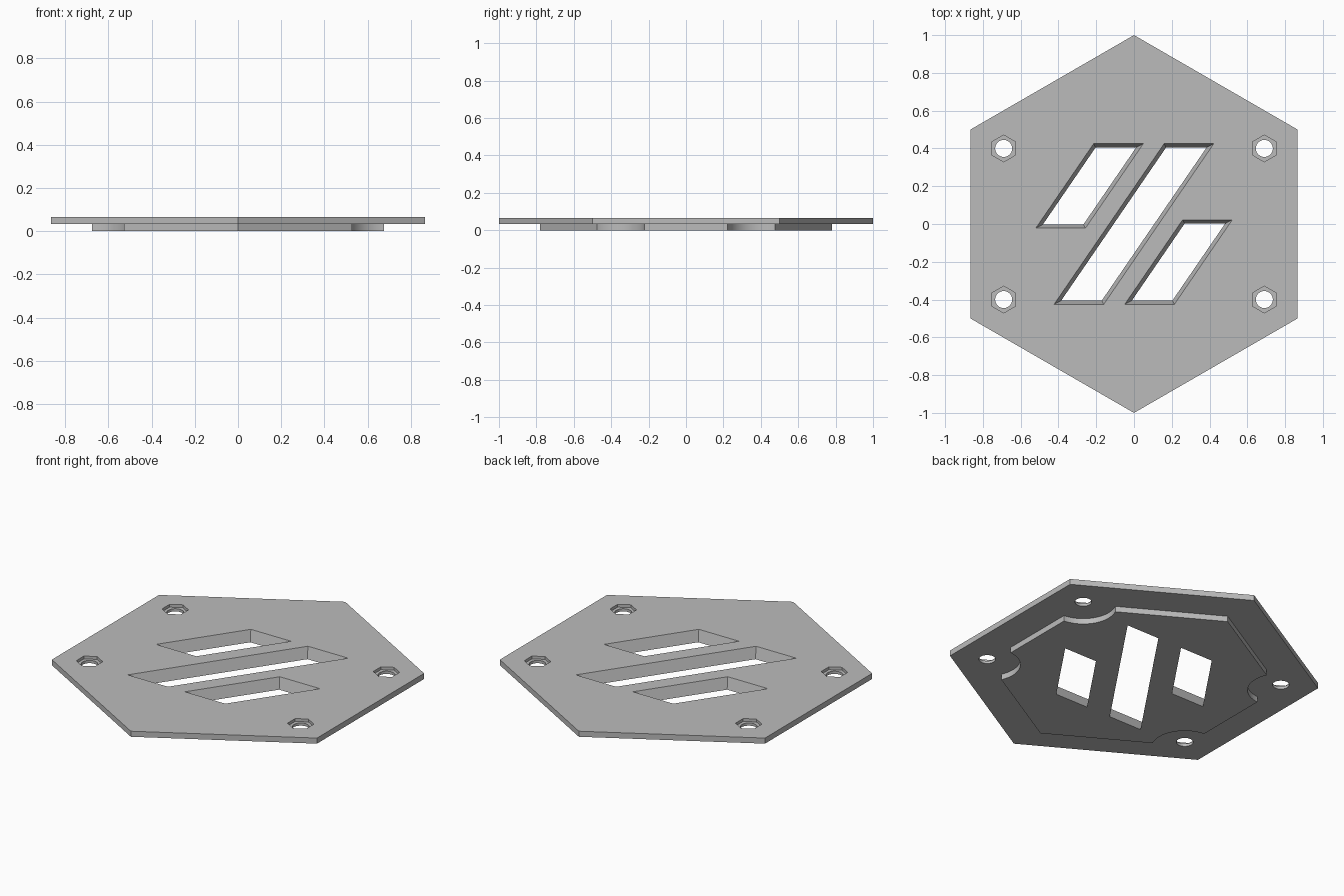
import bpy
import bmesh
from math import radians, sin, cos, pi
from mathutils import Vector

old = bpy.data.objects.get("Cube")
if old:
    bpy.data.objects.remove(old, do_unlink=True)

# Heights
MID, TOP = 0.033, 0.066
EPS = 0.02

grey = bpy.data.materials.new("light grey")
grey.use_nodes = True
grey.diffuse_color = (0.5, 0.5, 0.5, 1)
grey.node_tree.nodes["Principled BSDF"].inputs["Base Color"].default_value = (0.5, 0.5, 0.5, 1)


def loft(name, low, high, z0, z1):
    """Closed solid between two matching outlines."""
    bm = bmesh.new()
    a = [bm.verts.new((x, y, z0)) for x, y in low]
    b = [bm.verts.new((x, y, z1)) for x, y in high]
    n = len(a)
    bm.faces.new(a[::-1])
    bm.faces.new(b)
    for i in range(n):
        j = (i + 1) % n
        bm.faces.new((a[i], a[j], b[j], b[i]))
    bmesh.ops.recalc_face_normals(bm, faces=bm.faces)
    mesh = bpy.data.meshes.new(name)
    bm.to_mesh(mesh)
    bm.free()
    mesh.materials.append(grey)
    ob = bpy.data.objects.new(name, mesh)
    bpy.context.collection.objects.link(ob)
    return ob


def ring(radius, sides, x=0, y=0):
    """Regular polygon with a corner on the y axis."""
    return [(x + radius * cos(pi / 2 + 2 * pi * i / sides),
             y + radius * sin(pi / 2 + 2 * pi * i / sides)) for i in range(sides)]


def prism(name, outline, z0, z1):
    return loft(name, outline, outline, z0, z1)


def combine(target, tool, operation):
    """Apply a boolean and discard the tool."""
    tool.hide_render = True
    mod = target.modifiers.new("boolean", "BOOLEAN")
    mod.operation = operation
    mod.solver = "EXACT"
    mod.object = tool
    bpy.context.view_layer.objects.active = target
    bpy.ops.object.modifier_apply(modifier=mod.name)
    bpy.data.objects.remove(tool, do_unlink=True)


corners = [(sx * 0.69, sy * 0.40) for sx in (-1, 1) for sy in (-1, 1)]

# Lower boss with round clearances at the screws
panel = prism("hexagonal_panel", ring(1, 6), MID, TOP)
boss = prism("lower_boss", ring(0.78, 6), 0, MID + 0.01)
for x, y in corners:
    combine(boss, prism("clearance_cutter", ring(0.178, 64, x, y), -EPS, TOP), "DIFFERENCE")
combine(panel, boss, "UNION")

# Screw holes with hexagonal nut pockets
for x, y in corners:
    combine(panel, prism("hole_cutter", ring(0.045, 40, x, y), -EPS, TOP + EPS), "DIFFERENCE")
    combine(panel, prism("pocket_cutter", ring(0.071, 6, x, y), TOP - 0.017, TOP + EPS), "DIFFERENCE")

# Slanted slots, narrowing towards the underside
SLANT, WIDTH, TAPER = 0.685, 0.263, 0.02


def slot_outline(x, y0, y1, inset):
    side = inset * (1 + SLANT ** 2) ** 0.5
    pts = []
    for y, left in ((y0 + inset, True), (y0 + inset, False), (y1 - inset, False), (y1 - inset, True)):
        edge = x + SLANT * (y - y0)
        pts.append((edge + side if left else edge + WIDTH - side, y))
    return pts


for x, y0, y1 in ((-0.52, -0.022, 0.425), (-0.423, -0.425, 0.425), (-0.049, -0.425, 0.022)):
    slope = TAPER / TOP
    cutter = loft("slot_cutter",
                  slot_outline(x, y0, y1, TAPER + slope * EPS),
                  slot_outline(x, y0, y1, -slope * EPS), -EPS, TOP + EPS)
    combine(panel, cutter, "DIFFERENCE")

# Smooth round walls, crisp edges
bpy.ops.object.select_all(action="DESELECT")
panel.select_set(True)
bpy.context.view_layer.objects.active = panel
bpy.ops.object.shade_smooth_by_angle(angle=radians(25))
